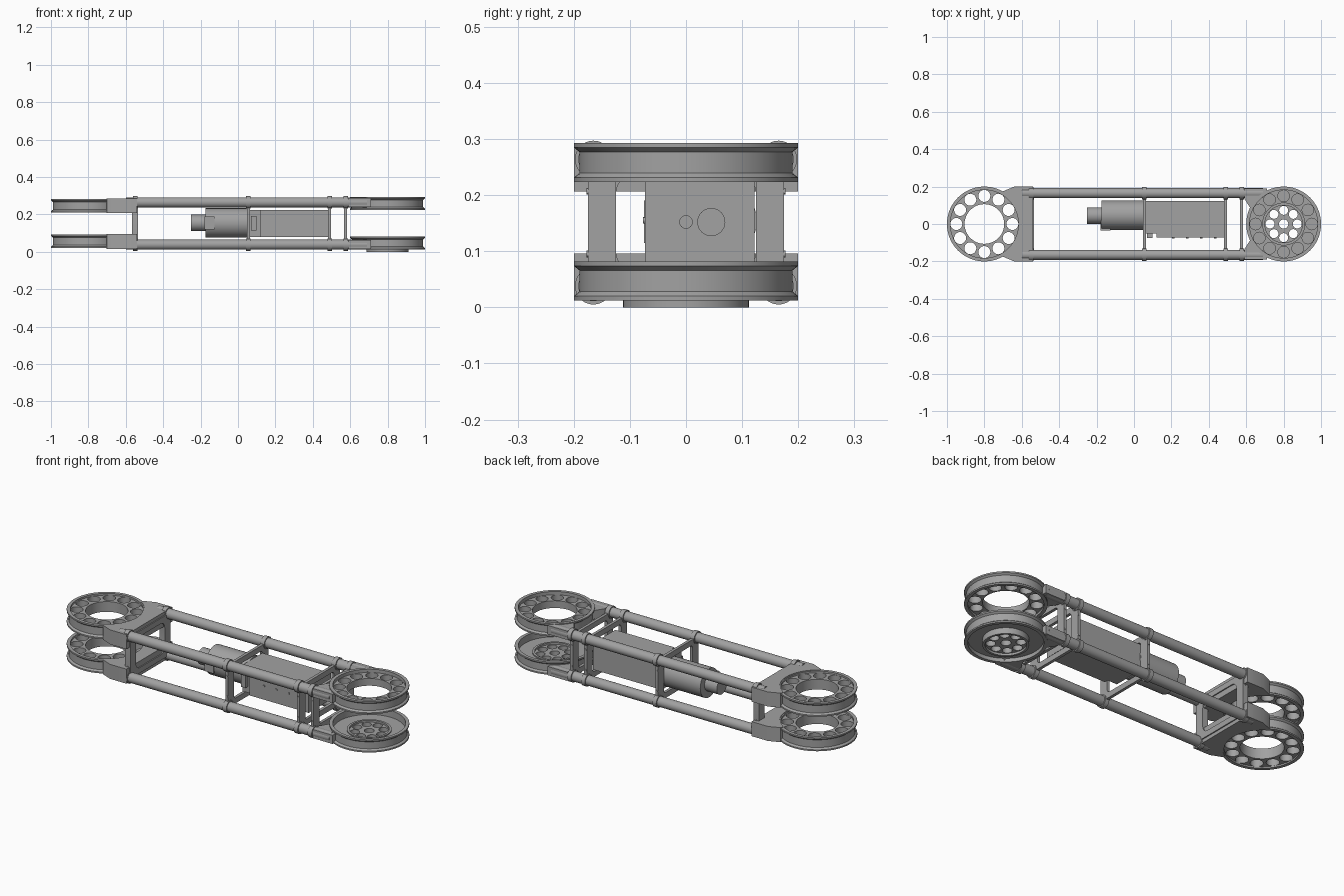
import bpy, bmesh, math
from mathutils import Matrix, Vector

if "Cube" in bpy.data.objects:
    bpy.data.objects.remove(bpy.data.objects["Cube"])

GREY = (0.36, 0.36, 0.36, 1)
metal = bpy.data.materials.new("grey metal")
metal.use_nodes = True
metal.diffuse_color = GREY
metal.node_tree.nodes["Principled BSDF"].inputs["Base Color"].default_value = GREY

MID = 0.151            # mirror height between upper and lower halves
END = 0.8              # pulley centre distance
TUBE_Y, TUBE_DZ = 0.165, 0.113
# local x, y, z of a profile become world y, z, x
ALONG_X = Matrix(((0, 0, 1, 0), (1, 0, 0, 0), (0, 1, 0, 0), (0, 0, 0, 1)))
# local z of a profile becomes world y
ALONG_Y = Matrix.Rotation(math.radians(-90), 4, "X")


def finish(name, bm):
    bmesh.ops.remove_doubles(bm, verts=bm.verts, dist=1e-5)
    bmesh.ops.recalc_face_normals(bm, faces=bm.faces)
    mesh = bpy.data.meshes.new(name)
    bm.to_mesh(mesh)
    bm.free()
    mesh.materials.clear()
    mesh.materials.append(metal)
    mesh.shade_smooth()
    mesh.set_sharp_from_angle(angle=math.radians(30))
    ob = bpy.data.objects.new(name, mesh)
    bpy.context.collection.objects.link(ob)
    return ob


def arc(x, y, r, a0=0, a1=360, n=48):
    full = abs(a1 - a0) == 360
    count = n if full else n + 1
    angles = [math.radians(a0 + (a1 - a0) * i / n) for i in range(count)]
    return [(x + r * math.cos(a), y + r * math.sin(a)) for a in angles]


def rounded(x0, x1, y0, y1, r):
    corners = ((x1 - r, y1 - r, 0), (x0 + r, y1 - r, 90),
               (x0 + r, y0 + r, 180), (x1 - r, y0 + r, 270))
    return [p for x, y, a in corners for p in arc(x, y, r, a, a + 90, 6)]


def hole_ring(x, count, radius, r):
    step = 2 * math.pi / count
    return [arc(x + radius * math.cos(i * step), radius * math.sin(i * step), r, n=24)
            for i in range(count)]


def plate(name, outlines, z0, z1, matrix=Matrix()):
    """Extrude a flat outline, with the further outlines cut as holes."""
    curve = bpy.data.curves.new(name, "CURVE")
    curve.dimensions, curve.fill_mode = "2D", "BOTH"
    curve.extrude = (z1 - z0) / 2
    for points in outlines:
        spline = curve.splines.new("POLY")
        spline.points.add(len(points) - 1)
        for p, (x, y) in zip(spline.points, points):
            p.co = (x, y, 0, 1)
        spline.use_cyclic_u = True
    helper = bpy.data.objects.new(name, curve)
    bpy.context.collection.objects.link(helper)
    graph = bpy.context.evaluated_depsgraph_get()
    mesh = bpy.data.meshes.new_from_object(helper.evaluated_get(graph))
    mesh.transform(matrix @ Matrix.Translation((0, 0, (z0 + z1) / 2)))
    bm = bmesh.new()
    bm.from_mesh(mesh)
    bpy.data.objects.remove(helper)
    bpy.data.meshes.remove(mesh)
    return finish(name, bm)


def lathe(name, profile, x, n=72):
    """Spin a closed (radius, height) profile about a vertical axis."""
    bm = bmesh.new()
    rings = [[bm.verts.new((x + r * math.cos(2 * math.pi * i / n),
                            r * math.sin(2 * math.pi * i / n), z)) for i in range(n)]
             for r, z in profile]
    for a, b in zip(rings, rings[1:] + rings[:1]):
        for i in range(n):
            j = (i + 1) % n
            bm.faces.new((a[i], a[j], b[j], b[i]))
    return finish(name, bm)


def rod(name, x0, x1, y, z, r):
    return plate(name, [arc(y, z, r, n=32)], x0, x1, ALONG_X)


def box(name, x0, x1, y0, y1, z0, z1):
    return plate(name, [[(x0, y0), (x1, y0), (x1, y1), (x0, y1)]], z0, z1)


def rim(name, x, z0, z1):
    """Grooved pulley rim, open in the middle."""
    return lathe(name, [(0.182, z0), (0.2, z0), (0.2, z0 + 0.008), (0.19, z0 + 0.016),
                        (0.19, z1 - 0.016), (0.2, z1 - 0.008), (0.2, z1), (0.182, z1)], x)


# Left end: two perforated pulleys with a flat shoulder behind each
for level, z0, z1 in (("upper", 0.209, 0.283), ("lower", 0.019, 0.093)):
    rim(f"left_{level}_rim", -END, z0, z1)
    plate(f"left_{level}_web",
          [arc(-END, 0, 0.184), arc(-END, 0, 0.106)] + hole_ring(-END, 12, 0.15, 0.032),
          z0 + 0.008, z1 - 0.01)
    shoulder = [(-0.54, -0.2), (-0.54, 0.2), (-0.64, 0.2), (-0.70, 0.175)]
    shoulder += arc(-END, 0, 0.188, 59, -59, 32) + [(-0.70, -0.175), (-0.64, -0.2)]
    plate(f"left_{level}_shoulder", [shoulder], z0 - 0.003, z1 + 0.003)

# Right end: open ring above, dished wheel with drilled hub below
rim("right_upper_rim", END, 0.223, 0.293)
plate("right_upper_web",
      [arc(END, 0, 0.184), arc(END, 0, 0.112)] + hole_ring(END, 12, 0.15, 0.031),
      0.235, 0.275)
rim("right_lower_rim", END, 0.012, 0.082)
plate("right_lower_web", [arc(END, 0, 0.184), arc(END, 0, 0.105)], 0.032, 0.044)
plate("right_hub_collar", [arc(END, 0, 0.112), arc(END, 0, 0.1)], 0, 0.05)
plate("right_hub_disc",
      [arc(END, 0, 0.102), arc(END, 0, 0.025, n=24)] + hole_ring(END, 8, 0.073, 0.024),
      0.012, 0.04)

# Four long tubes, their clamps and the arms that meet the right pulleys
FRAMES = (-0.55, 0.055, 0.49, 0.575)
for level, up in (("upper", 1), ("lower", -1)):
    z = MID + up * TUBE_DZ
    for side, s in (("left", 1), ("right", -1)):
        y = s * TUBE_Y
        rod(f"{level}_{side}_tube", -0.6, 0.69, y, z, 0.027)
        for x in FRAMES:
            rod(f"{level}_{side}_clamp", x - 0.012, x + 0.012, y, z, 0.033)
        gusset = [(0.59, s * 0.135), (0.59, s * 0.19), (0.71, s * 0.19),
                  (0.71, s * 0.165), (0.66, s * 0.125), (0.625, s * 0.08)]
        plate(f"{level}_{side}_arm", [gusset], z - 0.024, z + 0.024)

# Cross frames joining the tubes
for x in FRAMES:
    wide = x < 0
    half = 0.016 if wide else 0.008
    plate("cross_frame",
          [rounded(-0.175, 0.175, 0.035, 0.267, 0.01),
           rounded(-0.125, 0.125, 0.065, 0.237, 0.035 if wide else 0.018)],
          x - half, x + half, ALONG_X)
    # Screws on the posts
    for y in (-0.177, 0.171):
        for z in (0.095, 0.207):
            plate("frame_screw", [arc(x, -z, 0.006, n=12)], y, y + 0.006, ALONG_Y)

# Gearbox with raised bosses and side screws
box("gearbox", 0.12, 0.482, -0.073, 0.122, 0.08, 0.224)
box("gearbox_step", 0.063, 0.12, -0.052, 0.122, 0.08, 0.224)
box("gearbox_bracket", 0.07, 0.098, -0.075, -0.05, 0.115, 0.19)
rod("gearbox_shaft_boss", 0.48, 0.486, 0.045, 0.152, 0.025)
rod("gearbox_small_boss", 0.48, 0.486, 0, 0.152, 0.012)
for i in range(4):
    plate("gearbox_screw", [arc(0.21 + 0.075 * i, -0.155, 0.006, n=12)],
          -0.077, -0.072, ALONG_Y)

# Motor body and rear encoder
rod("motor_body", -0.175, 0.064, 0.047, 0.154, 0.079)
rod("motor_tail", -0.25, -0.174, 0.045, 0.154, 0.044)
box("motor_connector", -0.18, -0.125, -0.036, 0.02, 0.12, 0.188)
